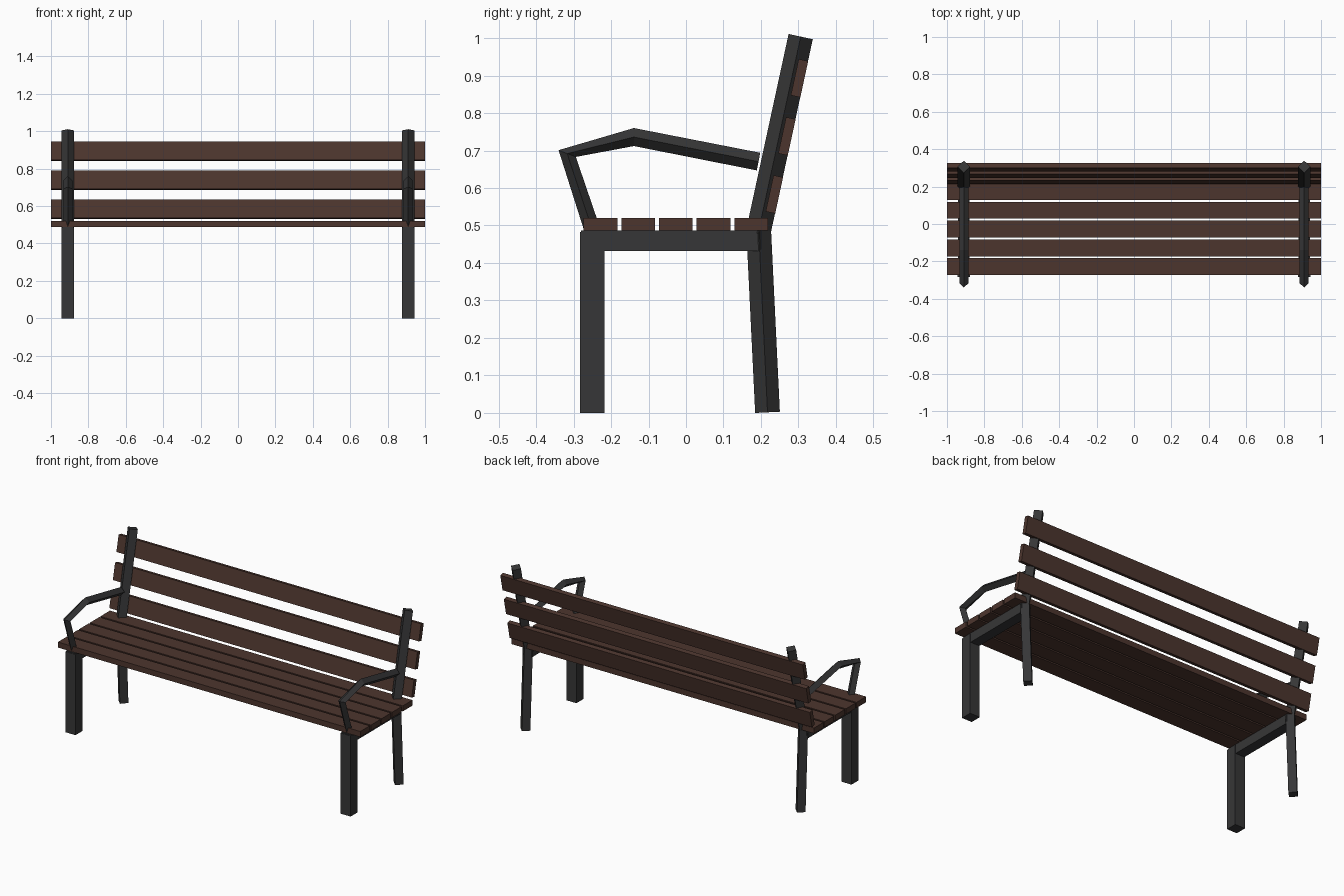
import bpy, bmesh, math
from mathutils import Matrix, Vector

if "Cube" in bpy.data.objects:
    bpy.data.objects.remove(bpy.data.objects["Cube"])


def material(name, rgb):
    m = bpy.data.materials.new(name)
    m.diffuse_color = (*rgb, 1)
    m.use_nodes = True
    m.node_tree.nodes["Principled BSDF"].inputs["Base Color"].default_value = m.diffuse_color
    return m


WOOD = material("dark brown wood", (0.073, 0.036, 0.027))
METAL = material("charcoal metal", (0.037, 0.037, 0.038))


def finish(bm, name, mat):
    bmesh.ops.recalc_face_normals(bm, faces=bm.faces)
    me = bpy.data.meshes.new(name)
    bm.to_mesh(me)
    bm.free()
    me.materials.append(mat)
    ob = bpy.data.objects.new(name, me)
    bpy.context.collection.objects.link(ob)
    return ob


def box(name, mat, centre, size, tilt=0):
    bm = bmesh.new()
    mtx = Matrix.Translation(centre) @ Matrix.Rotation(tilt, 4, 'X') @ Matrix.Diagonal((*size, 1))
    bmesh.ops.create_cube(bm, size=1, matrix=mtx)
    return finish(bm, name, mat)


def diamond_tube(name, x, half, pairs):
    """Four-sided tube; each pair gives the two side-view edge points (y, z)."""
    bm = bmesh.new()
    rings = []
    for (ay, az), (by, bz) in pairs:
        cy, cz = (ay + by) / 2, (az + bz) / 2
        pts = [(x, ay, az), (x + half, cy, cz), (x, by, bz), (x - half, cy, cz)]
        rings.append([bm.verts.new(p) for p in pts])
    for r, s in zip(rings, rings[1:]):
        for i in range(4):
            j = (i + 1) % 4
            bm.faces.new((r[i], r[j], s[j], s[i]))
    bm.faces.new(rings[0])
    bm.faces.new(rings[-1])
    return finish(bm, name, METAL)


def straight(name, x, r, a, b):
    """Straight diamond tube between two (y, z) centre points."""
    a, b = Vector(a), Vector(b)
    d = (b - a).normalized()
    n = Vector((-d.y, d.x)) * r
    return diamond_tube(name, x, r, [(a + n, a - n), (b + n, b - n)])


# Seat slats
for i in range(5):
    box(f"seat_slat_{i + 1}", WOOD, (0, -0.228 + 0.1005 * i, 0.5035), (2, 0.09, 0.033))

# Back slats, set into the rear of the posts
TILT = math.radians(12.2)
for i in range(3):
    z = 0.583 + 0.155 * i
    y = 0.193 + (z - 0.48) * math.tan(TILT) + 0.0205
    box(f"back_slat_{i + 1}", WOOD, (0, y, z), (2, 0.026, 0.099), -TILT)

# Metal end frames
for side, x in (("left", -0.91), ("right", 0.91)):
    box(f"front_leg_{side}", METAL, (x, -0.25, 0.241), (0.066, 0.066, 0.482))
    box(f"seat_rail_{side}", METAL, (x, -0.04, 0.4595), (0.06, 0.48, 0.055))
    straight(f"rear_leg_{side}", x, 0.033, (0.2175, 0.0015), (0.194, 0.486))
    straight(f"back_post_{side}", x, 0.033, (0.192, 0.478), (0.306, 1.004))
    diamond_tube(f"armrest_{side}", x, 0.024, [
        ((-0.272, 0.487), (-0.227, 0.487)),
        ((-0.34, 0.701), (-0.294, 0.683)),
        ((-0.139, 0.760), (-0.139, 0.712)),
        ((0.198, 0.694), (0.189, 0.647)),
    ])
